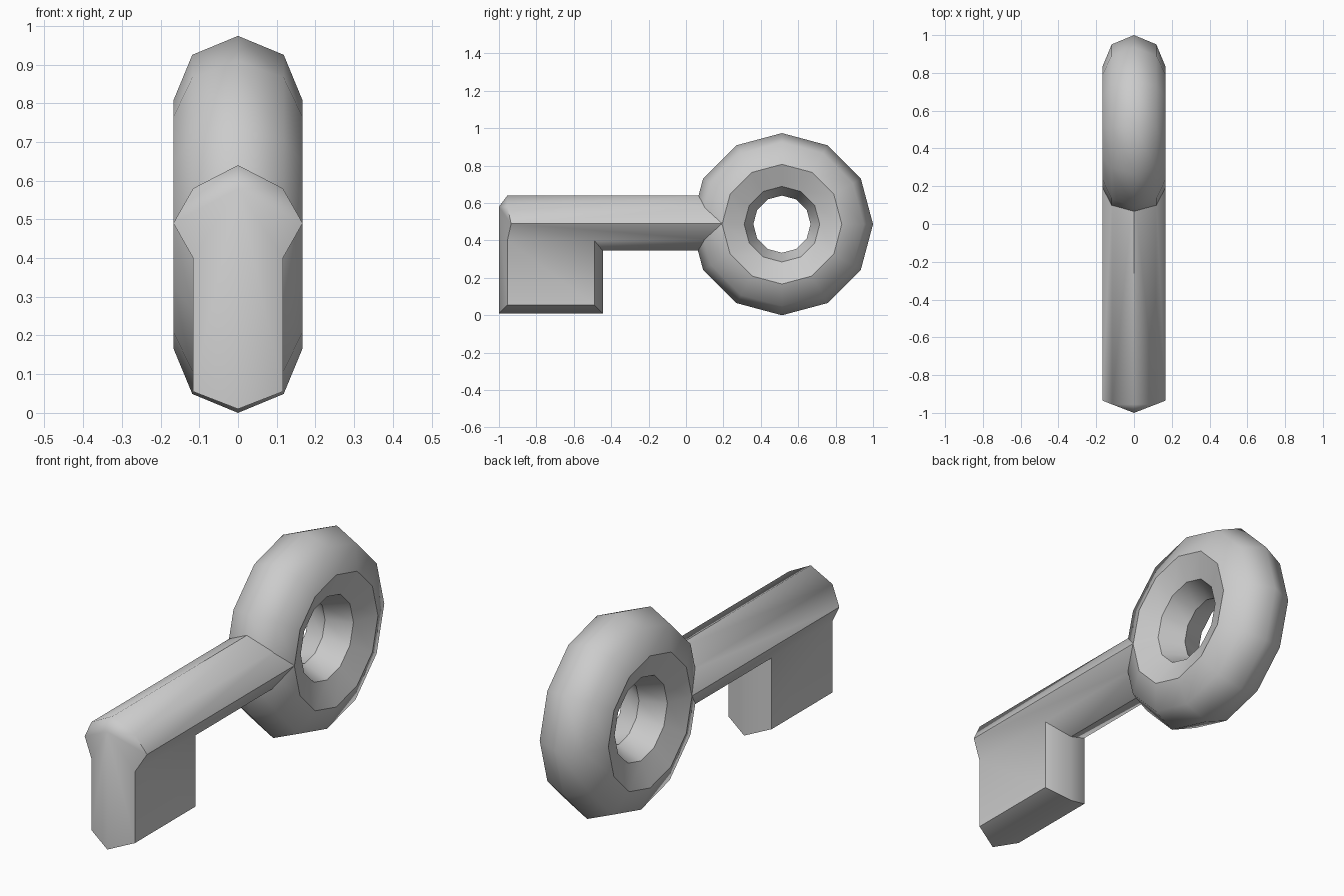
import bpy, bmesh
from math import pi, radians, hypot

if "Cube" in bpy.data.objects:
    bpy.data.objects.remove(bpy.data.objects["Cube"])

# Ring-shaped handle: low-poly torus, 12 segments by 8 sides, axis along x
R, r = 0.32, 0.167
bpy.ops.mesh.primitive_torus_add(major_segments=12, minor_segments=8, major_radius=R,
                                 minor_radius=r, location=(0, 0.513, 0.487),
                                 rotation=(0, pi / 2, 0))
ring = bpy.context.object
ring.name = "ring_handle"
bpy.ops.object.shade_smooth()
bm = bmesh.new()
bm.from_mesh(ring.data)
for e in bm.edges:
    a, b = [hypot(v.co.x, v.co.y) for v in e.verts]
    # crisp loops on the inner half of the ring
    e.smooth = not (abs(a - b) < 1e-4 and a < R + 0.01)
bm.to_mesh(ring.data)
bm.free()

# Shaft with tooth: half profile in three layers (centre, tooth side, widest), mirrored in x
END = 0.19
layers = {
    "A": (0.0, [(END, .64), (-.955, .64), (-1, .58), (-1, .01), (-.445, .01),
                (-.445, .345), (END, .345)]),
    "B": (0.116, [(END, .58), (-.955, .58), (-.955, .40), (-.955, .055), (-.49, .055),
                  (-.49, .40), (END, .40)]),
    "C": (0.167, [(END, .49), (-.935, .49)]),
}
faces = ["A0 A1 B1 B0", "B0 B1 C1 C0", "C0 C1 B2 B5 B6",   # shaft sides
         "A5 A6 B6 B5", "A0 B0 C0 B6 A6",                  # underside, hidden end
         "A1 A2 B1", "A2 C1 B1", "A2 B2 C1",               # tip
         "A2 A3 B3 B2", "B2 B3 B4 B5",                     # tooth front and side
         "A3 A4 B4 B3", "A4 A5 B5 B4"]                     # tooth bottom and back
bm = bmesh.new()
v = {f"{k}{i}": bm.verts.new((x, y, z))
     for k, (x, pts) in layers.items() for i, (y, z) in enumerate(pts)}
for f in faces:
    bm.faces.new([v[n] for n in f.split()])
bmesh.ops.mirror(bm, geom=bm.verts[:] + bm.edges[:] + bm.faces[:], axis='X', merge_dist=1e-4)
bmesh.ops.remove_doubles(bm, verts=bm.verts[:], dist=1e-4)
bmesh.ops.recalc_face_normals(bm, faces=bm.faces[:])
for f in bm.faces:
    f.smooth = True
for e in bm.edges:
    e.smooth = e.calc_face_angle(0) < radians(50)
mesh = bpy.data.meshes.new("shaft_and_tooth")
bm.to_mesh(mesh)
bm.free()
shaft = bpy.data.objects.new("shaft_and_tooth", mesh)
bpy.context.collection.objects.link(shaft)
